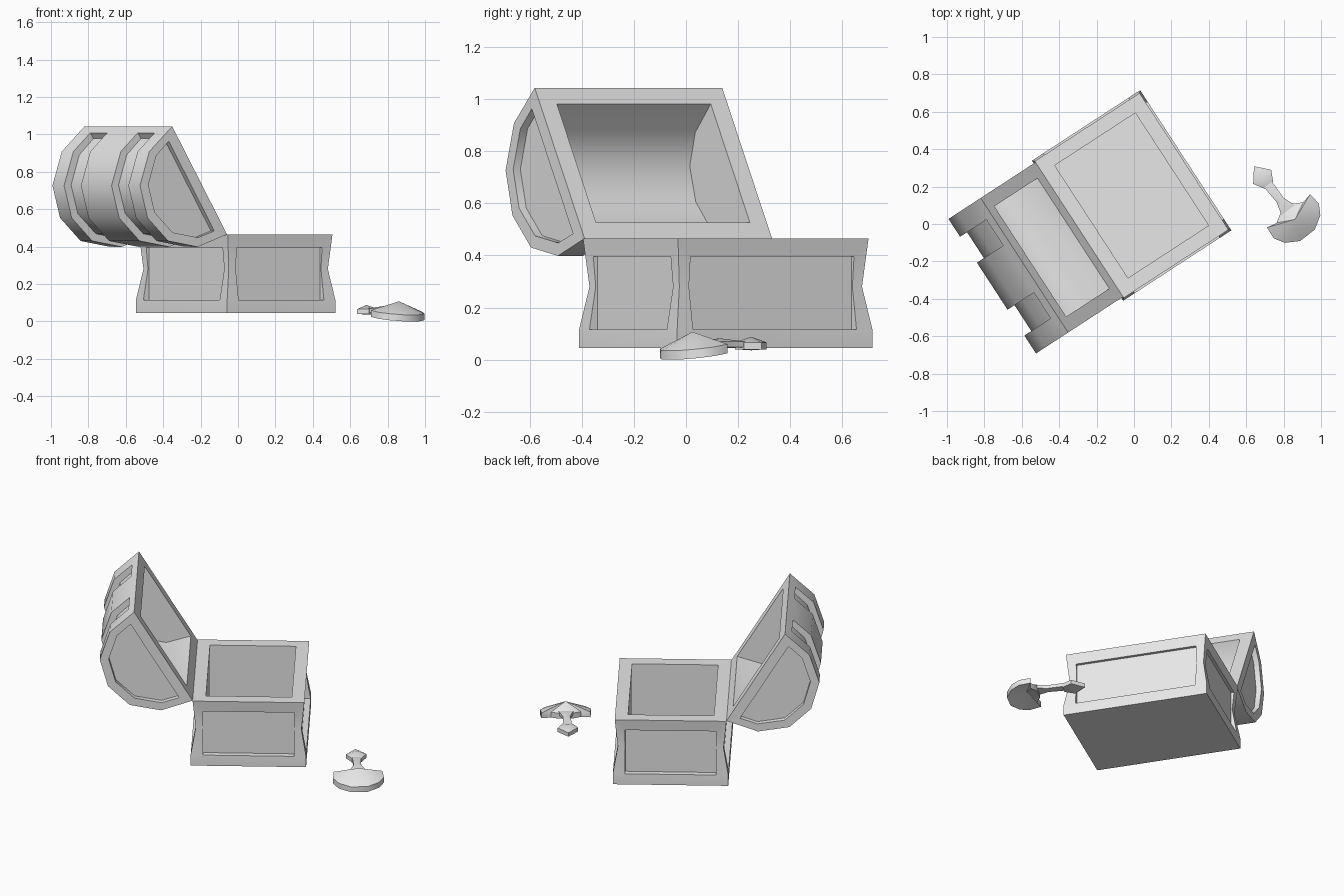
import bpy, bmesh, math
from mathutils import Matrix, Vector

if "Cube" in bpy.data.objects:
    bpy.data.objects.remove(bpy.data.objects["Cube"])

grey = bpy.data.materials.new("plain grey")
grey.use_nodes = True
grey.diffuse_color = (0.8, 0.8, 0.8, 1)
grey.node_tree.nodes["Principled BSDF"].inputs["Base Color"].default_value = (0.8, 0.8, 0.8, 1)

# Chest frame: local x = depth (away from the lid), local y = length
CHEST = Matrix.Translation((-0.0125, 0.1525, 0)) @ Matrix.Rotation(math.radians(33.05), 4, 'Z')
HU, HV = 0.345, 0.447
LID_HALF = 0.429


def loft(name, rings, matrix):
    """Solid through rings of equal point count, closed at both ends."""
    bm = bmesh.new()
    loops = [[bm.verts.new(matrix @ Vector(p)) for p in ring] for ring in rings]
    n = len(loops[0])
    for lo, hi in zip(loops, loops[1:]):
        for i in range(n):
            j = (i + 1) % n
            bm.faces.new((lo[i], lo[j], hi[j], hi[i]))
    bm.faces.new(loops[0][::-1])
    bm.faces.new(loops[-1])
    return finish(name, bm)


def finish(name, bm):
    bmesh.ops.recalc_face_normals(bm, faces=bm.faces[:])
    mesh = bpy.data.meshes.new(name)
    bm.to_mesh(mesh)
    bm.free()
    mesh.materials.append(grey)
    obj = bpy.data.objects.new(name, mesh)
    bpy.context.collection.objects.link(obj)
    return obj


def rect(hu, hv, z, cu=0, cv=0):
    return [(cu + a * hu, cv + b * hv, z) for a, b in ((-1, -1), (1, -1), (1, 1), (-1, 1))]


def box(hu, hv, z0, z1, cu=0, cv=0):
    return loft("cutter", [rect(hu, hv, z0, cu, cv), rect(hu, hv, z1, cu, cv)], CHEST)


def carve(obj, cutters):
    """Cut each cutter out of obj, then discard the cutters."""
    for c in cutters:
        c.hide_render = True
        m = obj.modifiers.new("cut", 'BOOLEAN')
        m.operation, m.solver, m.object = 'DIFFERENCE', 'EXACT', c
    bpy.context.view_layer.update()
    dg = bpy.context.evaluated_depsgraph_get()
    mesh = bpy.data.meshes.new_from_object(obj.evaluated_get(dg))
    obj.modifiers.clear()
    obj.data = mesh
    for c in cutters:
        bpy.data.objects.remove(c)


def smooth(obj):
    bpy.ops.object.select_all(action='DESELECT')
    obj.select_set(True)
    bpy.context.view_layer.objects.active = obj
    bpy.ops.object.shade_smooth_by_angle(angle=math.radians(40))


# Chest body with slightly waisted walls
walls = [(0.045, 0), (0.115, 0), (0.28, 0.029), (0.465, 0.011)]
body = loft("chest_body", [rect(HU - d, HV - d, z) for z, d in walls], CHEST)

# Hollow inside and a sunken panel on each of the four sides
cuts = [box(HU - 0.088, HV - 0.088, 0.10, 0.6)]
for s in (-1, 1):
    cuts.append(box(0.1, HV - 0.073, 0.115, 0.395, cu=s * (HU + 0.064)))
    cuts.append(box(HU - 0.073, 0.1, 0.115, 0.395, cv=s * (HV + 0.064)))
carve(body, cuts)
smooth(body)

# Lid cross-section: a along the opening from the hinge, b out to the curved back
MID = 0.338
ARCH = [(0.04, 0.195), (0.165, 0.34), (MID, 0.388), (0.511, 0.34), (0.636, 0.195)]


def scaled(k):
    return [(MID + (a - MID) * k, b * k) for a, b in ARCH]


def lid_prism(name, profile, v0, v1):
    """Extrude a lid cross-section along the chest length, tilted open."""
    rings = [[(-0.334 - 0.518 * a - 0.855 * b, v, 0.465 + 0.855 * a - 0.518 * b)
              for a, b in profile] for v in (v0, v1)]
    return loft(name, rings, CHEST)


lid = lid_prism("chest_lid", [(0, 0)] + ARCH + [(2 * MID, 0)], -LID_HALF, LID_HALF)

# Lid hollow
inner = [(0.072, -0.05), (0.072, 0), (0.11, 0.15), (0.2, 0.25), (MID, 0.285),
         (0.476, 0.25), (0.566, 0.15), (0.604, 0), (0.604, -0.05)]
cuts = [lid_prism("cutter", inner, 0.077 - LID_HALF, LID_HALF - 0.077)]

# Sunken end panels and two strap grooves round the back
panel = [(0.058, 0.06)] + scaled(0.86) + [(0.618, 0.06)]
groove = ([(-0.1, 0.05)] + scaled(1.2) + [(0.776, 0.05), (0.629, 0.05)]
          + scaled(0.883)[::-1] + [(0.047, 0.05)])
for s in (-1, 1):
    cuts.append(lid_prism("cutter", panel, s * (LID_HALF - 0.033), s * (LID_HALF + 0.1)))
    cuts.append(lid_prism("cutter", groove, s * 0.15, s * 0.315))
carve(lid, cuts)
smooth(lid)

# Latch frame: local x runs from handle to blade, local y across
LATCH = Matrix.Translation((0.861, 0.025, 0)) @ Matrix.Rotation(math.radians(-52.3), 4, 'Z')


def domed_plate(name, half, centre, top, bottom, rim, thick):
    """Mirrored outline with a rim, raised to a centre point on each side."""
    pts = half + [(s, -t) for s, t in half[::-1] if t > 0]
    bm = bmesh.new()
    hi = [bm.verts.new(LATCH @ Vector((s, t, rim(s)))) for s, t in pts]
    lo = [bm.verts.new(LATCH @ Vector((s, t, rim(s) - thick))) for s, t in pts]
    ct = bm.verts.new(LATCH @ Vector((centre, 0, top)))
    cb = bm.verts.new(LATCH @ Vector((centre, 0, bottom)))
    for i in range(len(pts)):
        j = (i + 1) % len(pts)
        bm.faces.new((hi[i], hi[j], ct))
        bm.faces.new((lo[j], lo[i], cb))
        bm.faces.new((lo[i], lo[j], hi[j], hi[i]))
    smooth(finish(name, bm))


# Crescent blade, narrow shaft and pointed handle
domed_plate("latch_blade",
            [(-0.075, 0.04), (-0.045, 0.09), (-0.057, 0.146), (0.012, 0.152),
             (0.066, 0.12), (0.108, 0.05)],
            0.0, 0.107, 0.05, lambda s: 0.051 - 0.15 * s, 0.035)
domed_plate("latch_shaft",
            [(-0.235, 0.026), (-0.13, 0.022), (-0.06, 0.045)],
            -0.13, 0.082, 0.045, lambda s: 0.07, 0.022)
domed_plate("latch_handle",
            [(-0.359, 0), (-0.287, 0.061), (-0.227, 0.028)],
            -0.285, 0.088, 0.036, lambda s: 0.066, 0.026)
